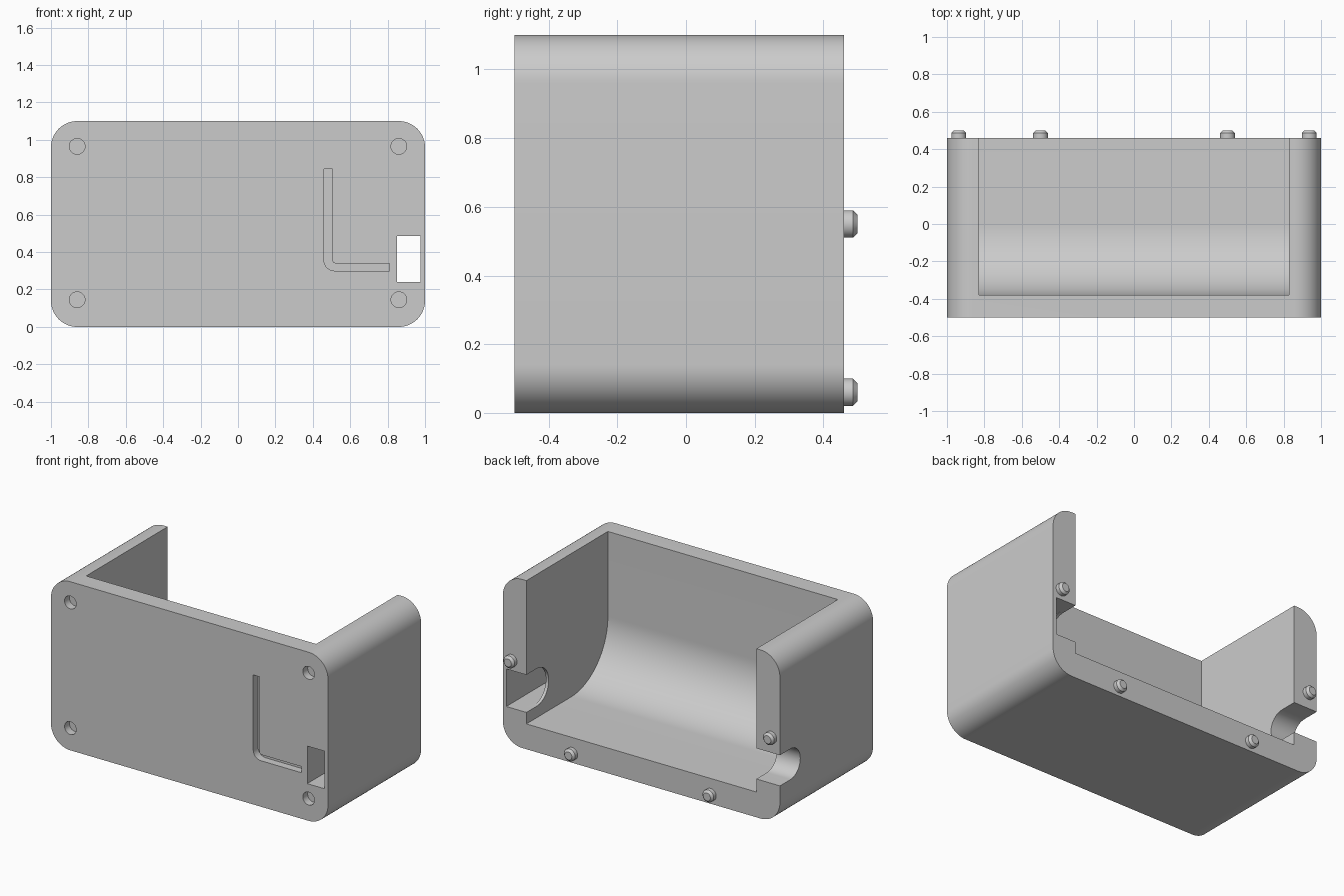
import bpy, math
from mathutils import Vector

if "Cube" in bpy.data.objects:
    bpy.data.objects.remove(bpy.data.objects["Cube"])

grey = bpy.data.materials.new("light_grey")
grey.diffuse_color = (0.6, 0.6, 0.6, 1)
grey.use_nodes = True
grey.node_tree.nodes["Principled BSDF"].inputs["Base Color"].default_value = grey.diffuse_color


def arc(cx, cy, r, a0, a1, n=16):
    """Points of an arc, angles in degrees."""
    return [(cx + r * math.cos(math.radians(a0 + (a1 - a0) * i / n)),
             cy + r * math.sin(math.radians(a0 + (a1 - a0) * i / n))) for i in range(n + 1)]


def prism(name, profile, axis, lo, hi):
    """Extrude a profile along x (profile is y,z) or along y (profile is x,z)."""
    n = len(profile)
    place = (lambda p, t: (t, p[0], p[1])) if axis == "x" else (lambda p, t: (p[0], t, p[1]))
    verts = [place(p, t) for t in (lo, hi) for p in profile]
    faces = [list(range(n))[::-1], list(range(n, 2 * n))]
    faces += [[i, (i + 1) % n, n + (i + 1) % n, n + i] for i in range(n)]
    if axis == "y":
        faces = [f[::-1] for f in faces]
    mesh = bpy.data.meshes.new(name)
    mesh.from_pydata(verts, [], faces)
    mesh.materials.append(grey)
    ob = bpy.data.objects.new(name, mesh)
    bpy.context.collection.objects.link(ob)
    return ob


def rect(a0, b0, a1, b1):
    return [(a0, b0), (a1, b0), (a1, b1), (a0, b1)]


def smooth(ob):
    bpy.ops.object.select_all(action="DESELECT")
    ob.select_set(True)
    bpy.context.view_layer.objects.active = ob
    bpy.ops.object.shade_smooth_by_angle(angle=math.radians(30))


# housing: rounded rectangle seen from the front
R, W, H = 0.14, 1.0, 1.1
outline = (arc(W - R, R, R, -90, 0) + arc(W - R, H - R, R, 0, 90)
           + arc(-W + R, H - R, R, 90, 180) + arc(-W + R, R, R, 180, 270))
housing = prism("housing", outline, "y", -0.5, 0.46)

cutters = []

# main cavity, open at top and back, with a large curve from floor to front wall
floor, wall, r = 0.165, -0.38, 0.38
cavity = [(0.7, floor), (0.7, 1.4), (wall, 1.4)] + arc(wall + r, floor + r, r, 180, 270, 32)
cutters.append(prism("cavity_cutter", cavity, "x", -0.83, 0.83))


def notch(z0, z1, depth):
    """Slot open to the back with a round inner end."""
    h = (z1 - z0) / 2
    return [(0.6, z0), (0.6, z1)] + arc(0.46 - depth + h, (z0 + z1) / 2, h, 90, 270, 24)


# cable notches and the channel running through the right wall
cutters.append(prism("left_notch_cutter", notch(0.25, 0.45, 0.21), "x", -1.2, -0.7))
cutters.append(prism("right_notch_cutter", notch(0.24, 0.485, 0.23), "x", 0.7, 0.9))
cutters.append(prism("channel_cutter", rect(0.85, 0.24, 0.975, 0.485), "y", -0.7, 0.7))

# L-shaped groove in the front
groove = ([(0.46, 0.845)] + arc(0.515, 0.355, 0.055, 180, 270, 8) + [(0.81, 0.30), (0.81, 0.34)]
          + arc(0.52, 0.355, 0.015, 270, 180, 6) + [(0.505, 0.845)])
cutters.append(prism("groove_cutter", groove, "y", -0.6, -0.45))

# round sockets in the front corners
for x in (-0.86, 0.86):
    for z in (0.145, 0.965):
        circle = arc(x, z, 0.042, 0, 360, 32)[:-1]
        cutters.append(prism("socket_cutter", circle, "y", -0.6, -0.45))

for c in cutters:
    mod = housing.modifiers.new(c.name, "BOOLEAN")
    mod.object = c
    mod.operation = "DIFFERENCE"
    mod.solver = "EXACT"
bpy.context.view_layer.update()
cut = bpy.data.meshes.new_from_object(housing.evaluated_get(bpy.context.evaluated_depsgraph_get()))
housing.modifiers.clear()
housing.data = cut
for c in cutters:
    bpy.data.objects.remove(c)
smooth(housing)

# chamfered alignment pins on the back
for x, z in ((-0.937, 0.55), (0.937, 0.55), (-0.5, 0.06), (0.5, 0.06)):
    pin = prism("alignment_pin", arc(x, z, 0.04, 0, 360, 32)[:-1], "y", 0.45, 0.486)
    centre = Vector((x, 0.5, z))
    base = len(pin.data.vertices) // 2
    mesh = pin.data
    verts = [v.co.copy() for v in mesh.vertices]
    tip = [centre + (v - Vector((x, 0.486, z))) * 0.65 for v in verts[base:]]
    faces = [list(p.vertices) for p in mesh.polygons if p.index != 1]
    faces += [[base + i, 2 * base + i, 2 * base + (i + 1) % base, base + (i + 1) % base]
              for i in range(base)]
    faces.append([2 * base + i for i in range(base)][::-1])
    mesh.clear_geometry()
    mesh.from_pydata(verts + tip, [], faces)
    smooth(pin)
